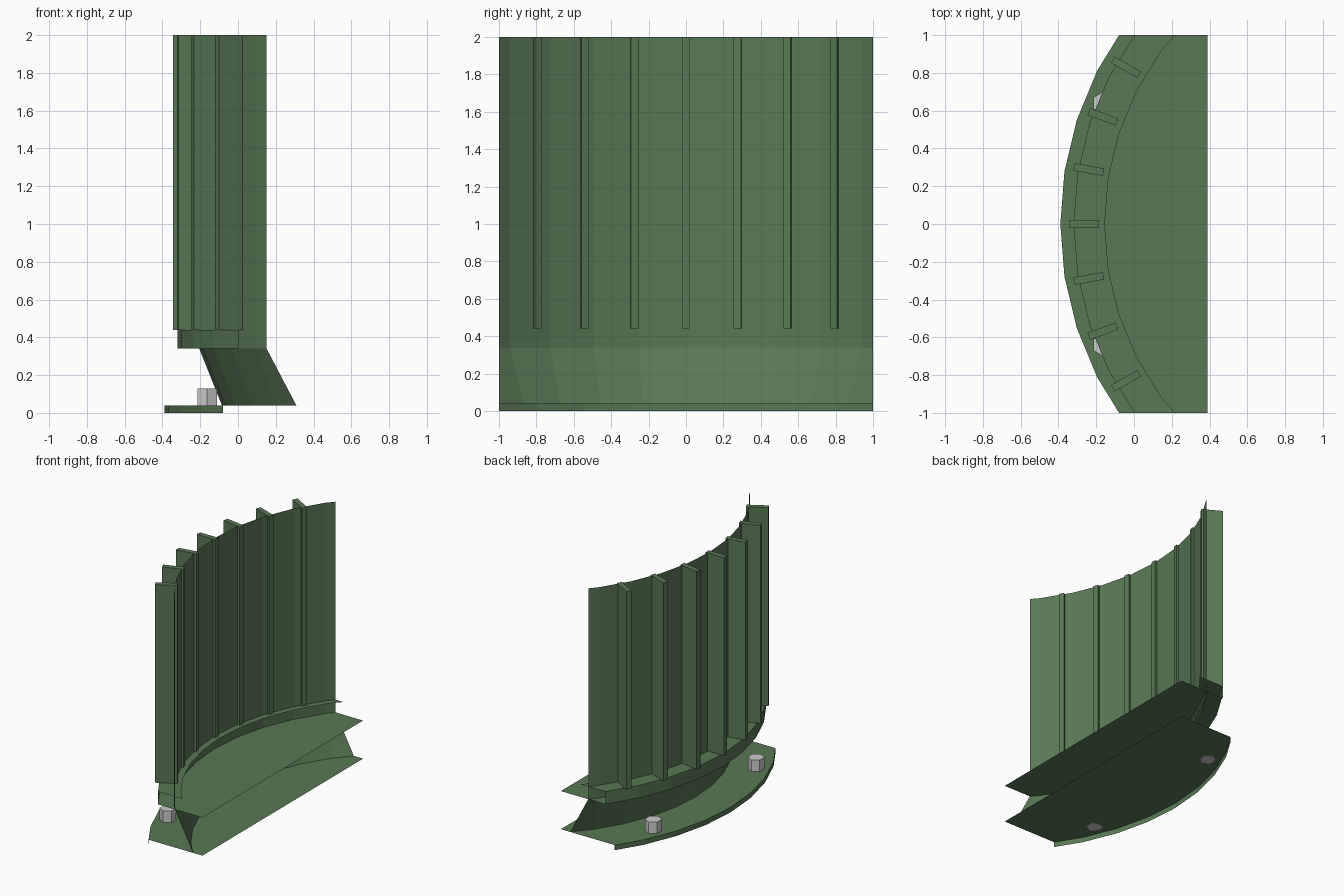
import bpy, bmesh, math
from mathutils import Matrix, Vector

if "Cube" in bpy.data.objects:
    bpy.data.objects.remove(bpy.data.objects["Cube"])

CX = 1.395          # common centre of all arcs
STEP = math.radians(9)

def material(name, col):
    m = bpy.data.materials.new(name)
    m.diffuse_color = (*col, 1)
    m.use_nodes = True
    m.node_tree.nodes["Principled BSDF"].inputs["Base Color"].default_value = m.diffuse_color
    return m

green = material("green_paint", (0.10, 0.19, 0.09))

def arc(r):
    """Faceted arc from y=-1 to y=1, bulging to -x, clipped at y=+-1."""
    half, k = [], 0
    while True:
        p = Vector((CX - r * math.cos(k * STEP), r * math.sin(k * STEP)))
        if p.y >= 1:
            q = half[-1]
            half.append(q.lerp(p, (1 - q.y) / (p.y - q.y)))
            break
        half.append(p)
        k += 1
    return [Vector((p.x, -p.y)) for p in reversed(half[1:])] + half

def make(name, bm, mat=green):
    me = bpy.data.meshes.new(name)
    bm.to_mesh(me)
    bm.free()
    ob = bpy.data.objects.new(name, me)
    bpy.context.collection.objects.link(ob)
    if mat:
        me.materials.append(mat)
    return ob

def sheet(name, r0, z0, r1, z1):
    """Thin curved sheet between two arcs with equal point counts."""
    bm = bmesh.new()
    a = [bm.verts.new((p.x, p.y, z0)) for p in arc(r0)]
    b = [bm.verts.new((p.x, p.y, z1)) for p in arc(r1)]
    for i in range(len(a) - 1):
        bm.faces.new((a[i + 1], a[i], b[i], b[i + 1]))
    return make(name, bm)

def plate(name, outer, inner, z):
    """Thin flat plate between an outer arc and an inner outline."""
    bm = bmesh.new()
    loop = list(reversed(outer)) + inner
    f = bm.faces.new([bm.verts.new((p[0], p[1], z)) for p in loop])
    f.normal_update()
    if f.normal.z < 0:
        f.normal_flip()
    bmesh.ops.triangulate(bm, faces=[f])
    return make(name, bm)

straight = [(0.39, -1), (0.39, 1)]

# Base plate with its curved rim
plate("base_plate", arc(1.785), straight, 0.04)
sheet("base_rim", 1.785, 0, 1.785, 0.04)

# Sloping foot and the upright curved wall
sheet("sloped_foot", 1.48, 0.04, 1.6, 0.34)
sheet("curved_wall", 1.6, 0.34, 1.6, 2.0)

# Mid plate, ledge skirt and ledge
plate("mid_plate", arc(1.715), straight, 0.34)
sheet("ledge_skirt", 1.715, 0.34, 1.715, 0.44)
plate("ledge", arc(1.715), arc(1.55), 0.44)

# Radial ribs that pass through the wall
for i in range(-3, 4):
    bm = bmesh.new()
    bmesh.ops.create_cube(bm, size=1, matrix=(
        Matrix.Translation((CX, 0, 1.22)) @ Matrix.Rotation(math.radians(10 * i), 4, 'Z')
        @ Matrix.Translation((-1.66, 0, 0)) @ Matrix.Diagonal((0.16, 0.04, 1.56, 1))))
    make(f"rib_{i + 4}", bm)

# Hexagonal bolts
for s in (-1, 1):
    bm = bmesh.new()
    bmesh.ops.create_cone(bm, cap_ends=True, segments=6, radius1=0.06, radius2=0.06, depth=0.09)
    # put a corner on the y axis
    v = bm.verts[:][0].co
    bm.transform(Matrix.Rotation(math.pi / 2 - math.atan2(v.y, v.x), 4, 'Z'))
    bm.transform(Matrix.Translation((-0.163, 0.64 * s, 0.085)))
    make("bolt_back" if s > 0 else "bolt_front", bm, None)
